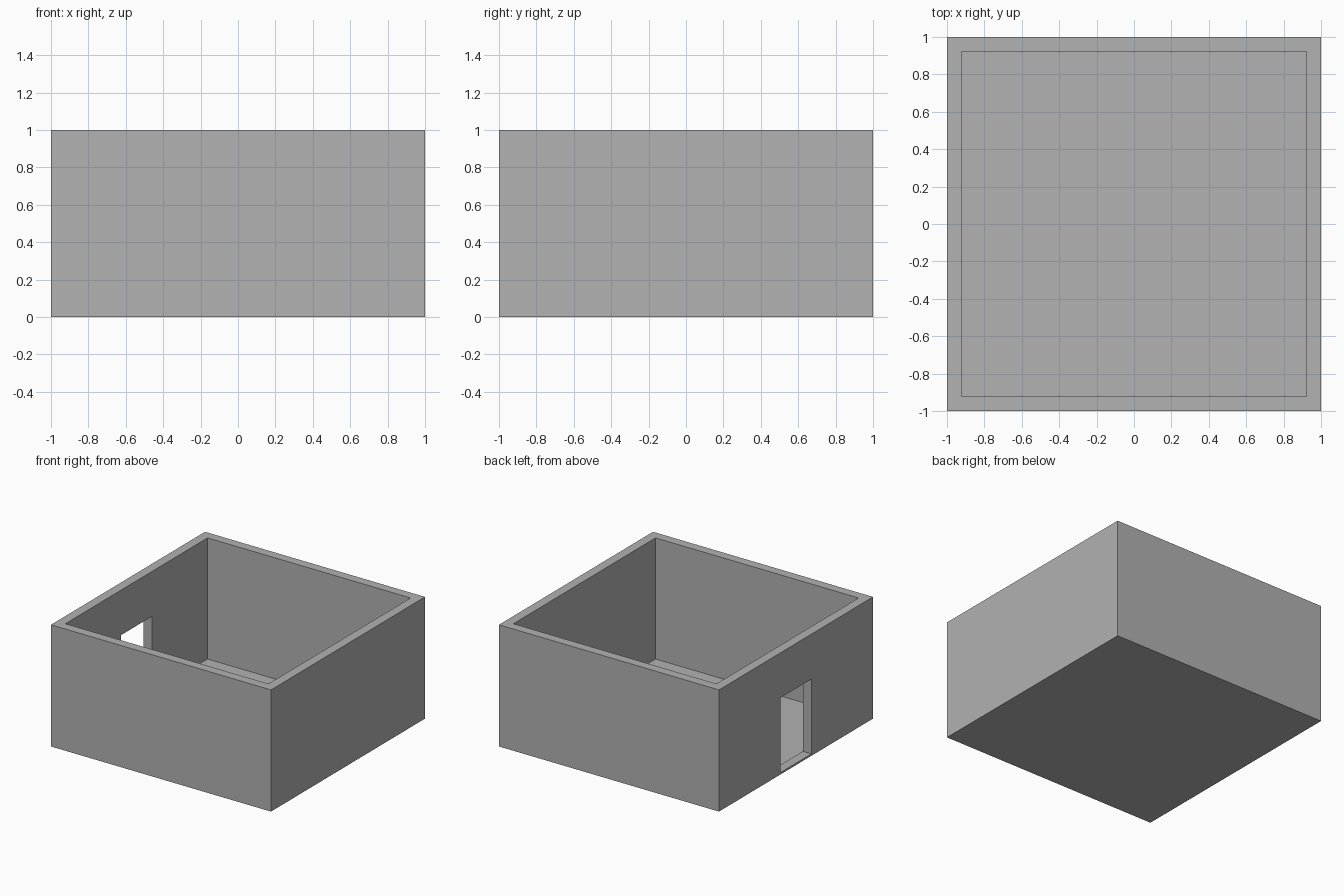
import bpy

if "Cube" in bpy.data.objects:
    bpy.data.objects.remove(bpy.data.objects["Cube"])

WALL = 0.077      # wall thickness
HEIGHT = 1.0
FLOOR = 0.005     # thin floor slab
SILL = 0.016      # doorway threshold height
DOOR_TOP = 0.63
DOOR_HALF = 0.2

grey = bpy.data.materials.new("plain grey")
grey.diffuse_color = (0.445, 0.445, 0.445, 1)
grey.use_nodes = True
grey.node_tree.nodes["Principled BSDF"].inputs["Base Color"].default_value = grey.diffuse_color


def box(name, lo, hi):
    """Axis-aligned box between two corners."""
    centre = [(a + b) / 2 for a, b in zip(lo, hi)]
    bpy.ops.mesh.primitive_cube_add(size=1, location=centre)
    ob = bpy.context.object
    ob.name = name
    ob.scale = [b - a for a, b in zip(lo, hi)]
    bpy.ops.object.transform_apply(location=True, rotation=True, scale=True)
    ob.data.materials.append(grey)
    return ob


def cut(target, cutter):
    """Subtract the cutter, then discard it."""
    mod = target.modifiers.new("cut", 'BOOLEAN')
    mod.operation = 'DIFFERENCE'
    mod.solver = 'EXACT'
    mod.object = cutter
    bpy.context.view_layer.objects.active = target
    bpy.ops.object.modifier_apply(modifier=mod.name)
    bpy.data.objects.remove(cutter, do_unlink=True)


# Open-topped room: four walls and a floor
room = box("room_walls_and_floor", (-1, -1, 0), (1, 1, HEIGHT))
inner = 1 - WALL
cut(room, box("room_cavity", (-inner, -inner, FLOOR), (inner, inner, HEIGHT + 0.5)))

# Doorway through the left wall, with a low threshold
cut(room, box("doorway", (-1.2, -DOOR_HALF, SILL), (-0.7, DOOR_HALF, DOOR_TOP)))
